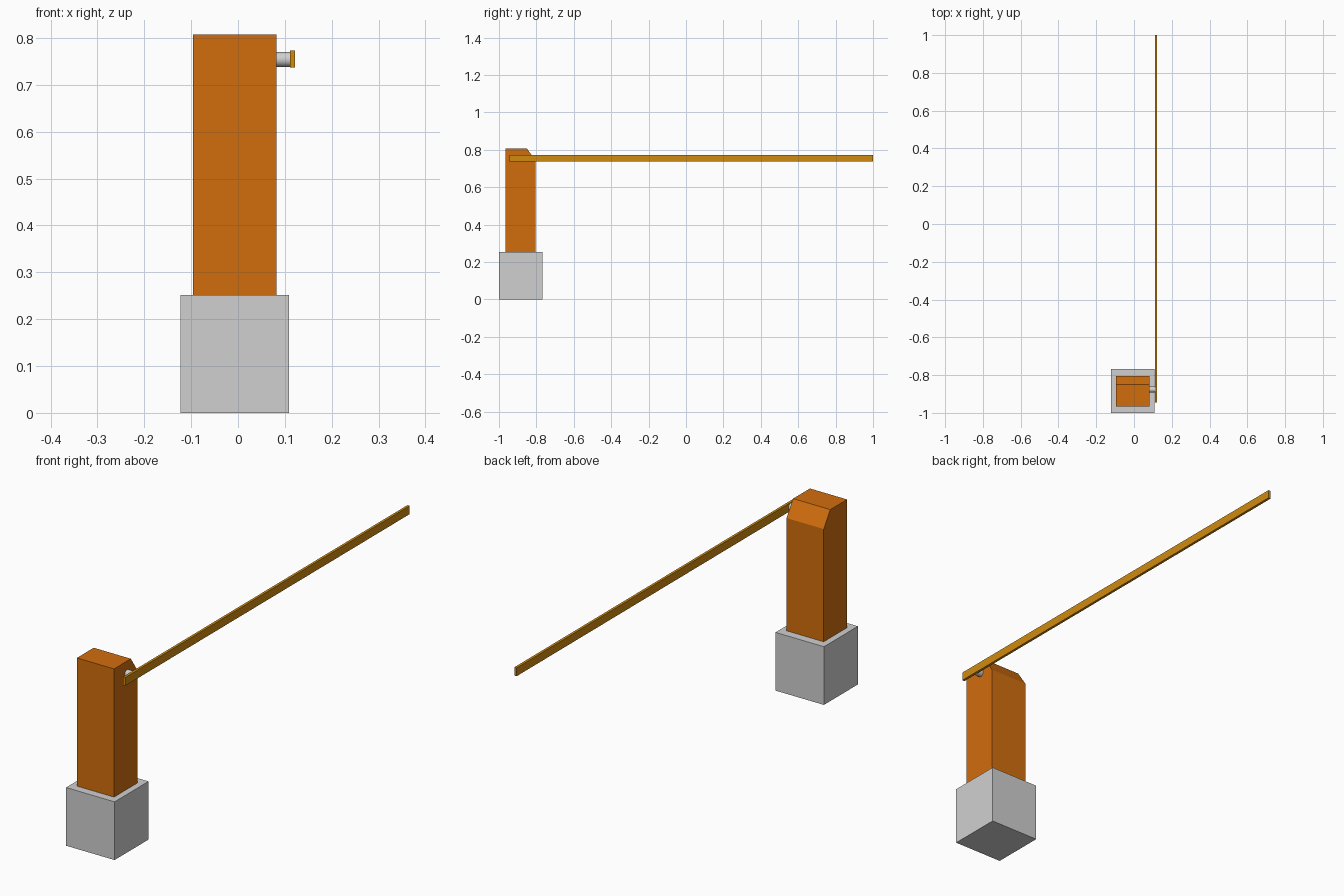
import bpy, math

if "Cube" in bpy.data.objects:
    bpy.data.objects.remove(bpy.data.objects["Cube"])


def material(name, rgb):
    m = bpy.data.materials.new(name)
    m.diffuse_color = (*rgb, 1)
    m.use_nodes = True
    m.node_tree.nodes["Principled BSDF"].inputs["Base Color"].default_value = m.diffuse_color
    return m


GREY = material("light_grey", (0.63, 0.63, 0.63))
ORANGE = material("orange", (0.64, 0.155, 0.004))
AMBER = material("amber", (0.63, 0.26, 0.005))


def prism(name, x0, x1, profile, mat):
    """Extrude a (y, z) profile along x."""
    n = len(profile)
    verts = [(x, y, z) for x in (x0, x1) for y, z in profile]
    faces = [tuple(reversed(range(n))), tuple(range(n, 2 * n))]
    faces += [(i, (i + 1) % n, n + (i + 1) % n, n + i) for i in range(n)]
    mesh = bpy.data.meshes.new(name)
    mesh.from_pydata(verts, [], faces)
    mesh.materials.append(mat)
    obj = bpy.data.objects.new(name, mesh)
    bpy.context.collection.objects.link(obj)
    return obj


def rect(y0, y1, z0, z1):
    return [(y0, z0), (y1, z0), (y1, z1), (y0, z1)]


# Square concrete footing
prism("base_block", -0.123, 0.109, rect(-1.0, -0.768, 0.0, 0.252), GREY)

# Cabinet with a sloped rear top edge
prism("cabinet", -0.096, 0.082,
      [(-0.965, 0.252), (-0.805, 0.252), (-0.805, 0.74),
       (-0.85, 0.807), (-0.965, 0.807)], ORANGE)

# Long barrier arm
prism("barrier_arm", 0.111, 0.122, rect(-0.945, 1.0, 0.737, 0.773), AMBER)

# Pivot shaft joining the cabinet and the arm
bpy.ops.mesh.primitive_cylinder_add(
    vertices=32, radius=0.016, depth=0.03,
    location=(0.0965, -0.876, 0.754), rotation=(0, math.pi / 2, 0))
shaft = bpy.context.object
shaft.name = "pivot_shaft"
shaft.data.materials.append(GREY)
bpy.ops.object.shade_smooth_by_angle()
